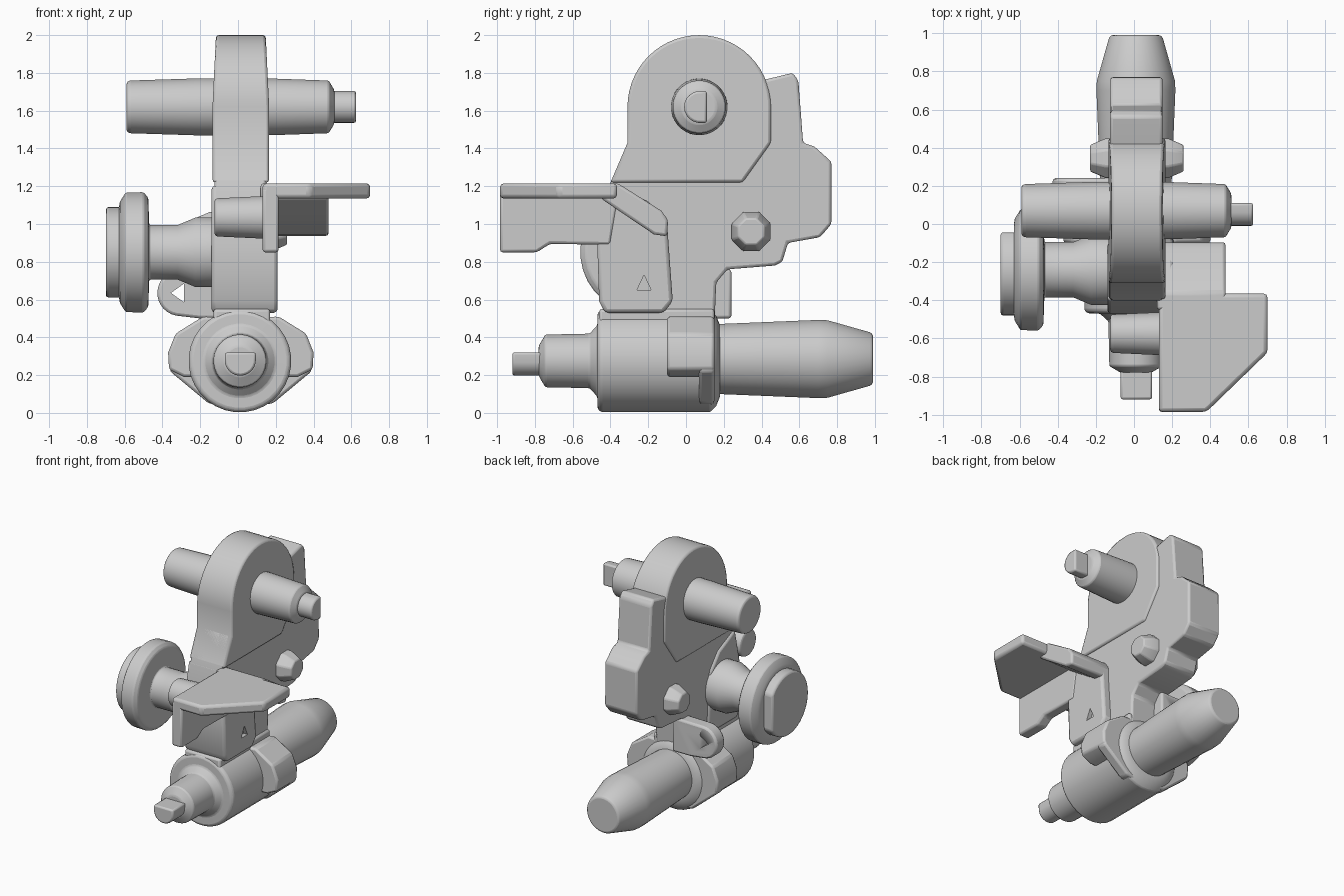
import bpy, bmesh
from math import sin, cos, pi, radians


def finish(name, bm, bevel=0.0):
    bmesh.ops.recalc_face_normals(bm, faces=bm.faces)
    me = bpy.data.meshes.new(name)
    bm.to_mesh(me)
    bm.free()
    ob = bpy.data.objects.new(name, me)
    bpy.context.collection.objects.link(ob)
    bpy.ops.object.select_all(action='DESELECT')
    ob.select_set(True)
    bpy.context.view_layer.objects.active = ob
    bpy.ops.object.shade_smooth_by_angle(angle=radians(30))
    if bevel:
        m = ob.modifiers.new("edge_bevel", 'BEVEL')
        m.width, m.segments = bevel, 2
        m.limit_method, m.angle_limit = 'ANGLE', radians(28)
    return ob


def place(axis, t, a, b):
    return {'x': (t, a, b), 'y': (a, t, b), 'z': (a, b, t)}[axis]


def prism(name, axis, pts, lo, hi, bevel=0.015):
    """Extrude a closed outline along an axis."""
    bm = bmesh.new()
    ends = [[bm.verts.new(place(axis, t, *p)) for p in pts] for t in (lo, hi)]
    for ring in ends:
        bm.faces.new(ring)
    n = len(pts)
    for i in range(n):
        j = (i + 1) % n
        bm.faces.new((ends[0][i], ends[0][j], ends[1][j], ends[1][i]))
    return finish(name, bm, bevel)


def lathe(name, axis, centre, profile, seg=32, bevel=0.008):
    """Turn (position, radius) pairs around an axis."""
    bm = bmesh.new()
    rings = [[bm.verts.new(place(axis, t, centre[0] + r * cos(2 * pi * (i + .5) / seg),
                                 centre[1] + r * sin(2 * pi * (i + .5) / seg)))
              for i in range(seg)] for t, r in profile]
    bm.faces.new(rings[0])
    bm.faces.new(rings[-1])
    for a, b in zip(rings, rings[1:]):
        for i in range(seg):
            j = (i + 1) % seg
            bm.faces.new((a[i], a[j], b[j], b[i]))
    return finish(name, bm, bevel)


def arc(cx, cy, r, a0, a1, n):
    return [(cx + r * cos(radians(a0 + (a1 - a0) * i / n)),
             cy + r * sin(radians(a0 + (a1 - a0) * i / n))) for i in range(n + 1)]


def cut(target, cutter):
    cutter.hide_render = True
    cutter.hide_set(True)
    m = target.modifiers.new("cut", 'BOOLEAN')
    m.operation, m.object, m.solver = 'DIFFERENCE', cutter, 'EXACT'


# rounded head, slightly narrower at the crown
head = prism("head", 'x', [(-0.40, 1.22), (0.30, 1.22), (0.45, 1.43)]
             + arc(0.07, 1.62, 0.38, 0, 180, 28) + [(-0.31, 1.43)], -0.135, 0.165)
for v in head.data.vertices:
    if v.co.z > 1.62:
        v.co.x -= (0.018 if v.co.x > 0 else -0.018) * (v.co.z - 1.62) / 0.38

# main plate with stepped rear outline
prism("body_plate", 'x', [(-0.40, 1.22), (-0.31, 1.43), (-0.2, 1.6), (0.2, 1.7), (0.42, 1.765),
                          (0.565, 1.80), (0.595, 1.76), (0.62, 1.43), (0.68, 1.41), (0.77, 1.33),
                          (0.77, 1.0), (0.71, 0.93), (0.54, 0.90), (0.51, 0.80), (0.47, 0.78),
                          (0.22, 0.76), (0.16, 0.69), (0.15, 0.45), (-0.40, 0.45), (-0.44, 0.9)],
      -0.125, 0.15)

# front neck panel with small triangular recess
neck = prism("neck_panel", 'x', [(-0.40, 1.21), (-0.47, 0.90), (-0.46, 0.59), (-0.43, 0.53),
                                 (-0.12, 0.53), (-0.07, 0.59), (-0.10, 1.0), (-0.2, 1.12)],
             -0.14, 0.21, 0.02)
cut(neck, prism("neck_recess_cutter", 'x', [(-0.26, 0.65), (-0.185, 0.65), (-0.222, 0.73)],
                0.18, 0.25, 0))
prism("neck_base", 'x', [(-0.46, 0.55), (0.15, 0.55), (0.15, 0.4), (-0.46, 0.4)], -0.13, 0.17)

# upper axle with flat key
lathe("upper_axle", 'x', (0.07, 1.62),
      [(-0.59, 0.13), (-0.575, 0.14), (-0.2, 0.152), (0.2, 0.15), (0.48, 0.14), (0.51, 0.09)])
prism("upper_axle_key", 'x', [(0.11, 1.535), (0.11, 1.705)] + arc(0.075, 1.62, 0.085, 100, 260, 10),
      0.48, 0.625, 0.012)

# lower barrel, front pin, tapered rear shaft
lathe("lower_barrel", 'y', (0.01, 0.275),
      [(-0.78, 0.08), (-0.745, 0.14), (-0.51, 0.145), (-0.47, 0.19), (-0.468, 0.255),
       (-0.45, 0.272), (0.13, 0.272), (0.16, 0.24), (0.18, 0.19)])
lathe("rear_shaft", 'y', (0.01, 0.285),
      [(0.1, 0.185), (0.19, 0.187), (0.70, 0.208), (0.75, 0.206), (0.975, 0.142), (0.99, 0.13)])
prism("lower_pin_key", 'y', [(-0.07, 0.32), (0.095, 0.32)] + arc(0.012, 0.28, 0.083, -10, -170, 10),
      -0.92, -0.75, 0.012)

# side lugs on the barrel
for side, s in (("left", -1), ("right", 1)):
    def mx(pts):
        return [(0.015 + s * x, z) for x, z in pts]
    prism("lug_" + side, 'y', mx([(0, 0.5), (0.2, 0.51), (0.345, 0.42), (0.385, 0.32),
                                  (0.38, 0.23), (0.30, 0.19), (0, 0.19)]), -0.10, 0.15)
    prism("lug_gusset_" + side, 'y', mx([(0, 0.3), (0.37, 0.3), (0.375, 0.22), (0.17, 0.05),
                                         (0, 0.03)]), 0.07, 0.15)

# flanged knob on the left
lathe("side_knob", 'x', (-0.24, 0.85),
      [(-0.63, 0.24), (-0.625, 0.27), (-0.595, 0.318), (-0.50, 0.32), (-0.475, 0.29),
       (-0.47, 0.145), (-0.32, 0.145), (-0.225, 0.185), (-0.1, 0.185)])
prism("knob_cap", 'x', arc(-0.24, 0.85, 0.24, 35, 325, 28), -0.70, -0.6, 0.015)

# shelf: flat top, sloped rear arm and hanging web
prism("shelf_top", 'z', [(0.13, -0.985), (0.38, -0.985), (0.70, -0.675), (0.70, -0.365),
                         (0.13, -0.365)], 1.135, 1.215, 0.02)
prism("shelf_arm", 'x', [(-0.45, 1.215), (-0.36, 1.215), (-0.13, 1.07), (-0.095, 1.02),
                         (-0.10, 0.935), (-0.17, 0.945), (-0.37, 1.08), (-0.45, 1.135)],
      0.12, 0.48, 0.015)
prism("shelf_web", 'x', [(-0.985, 1.19), (-0.985, 0.85), (-0.79, 0.85), (-0.72, 0.895),
                         (-0.40, 0.89), (-0.35, 1.19)], 0.13, 0.215)
lathe("shelf_peg", 'x', (-0.575, 1.035), [(-0.125, 0.09), (-0.115, 0.102), (0.16, 0.115)], 20)

# small stop pins on both faces
for side, s in (("left", -1), ("right", 1)):
    lathe("stop_pin_" + side, 'x', (0.345, 0.96),
          [(0.015 + s * t, r) for t, r in ((0.08, 0.112), (0.165, 0.112), (0.245, 0.075))], 8)

# rounded tab with triangular hole
tab = prism("side_tab", 'y', [(-0.05, 0.76), (-0.05, 0.5), (-0.2, 0.5)]
            + arc(-0.305, 0.635, 0.122, 260, 90, 14), 0.14, 0.24)
cut(tab, prism("tab_hole_cutter", 'y', [(-0.355, 0.635), (-0.285, 0.685), (-0.285, 0.585)],
               0.1, 0.3, 0))
